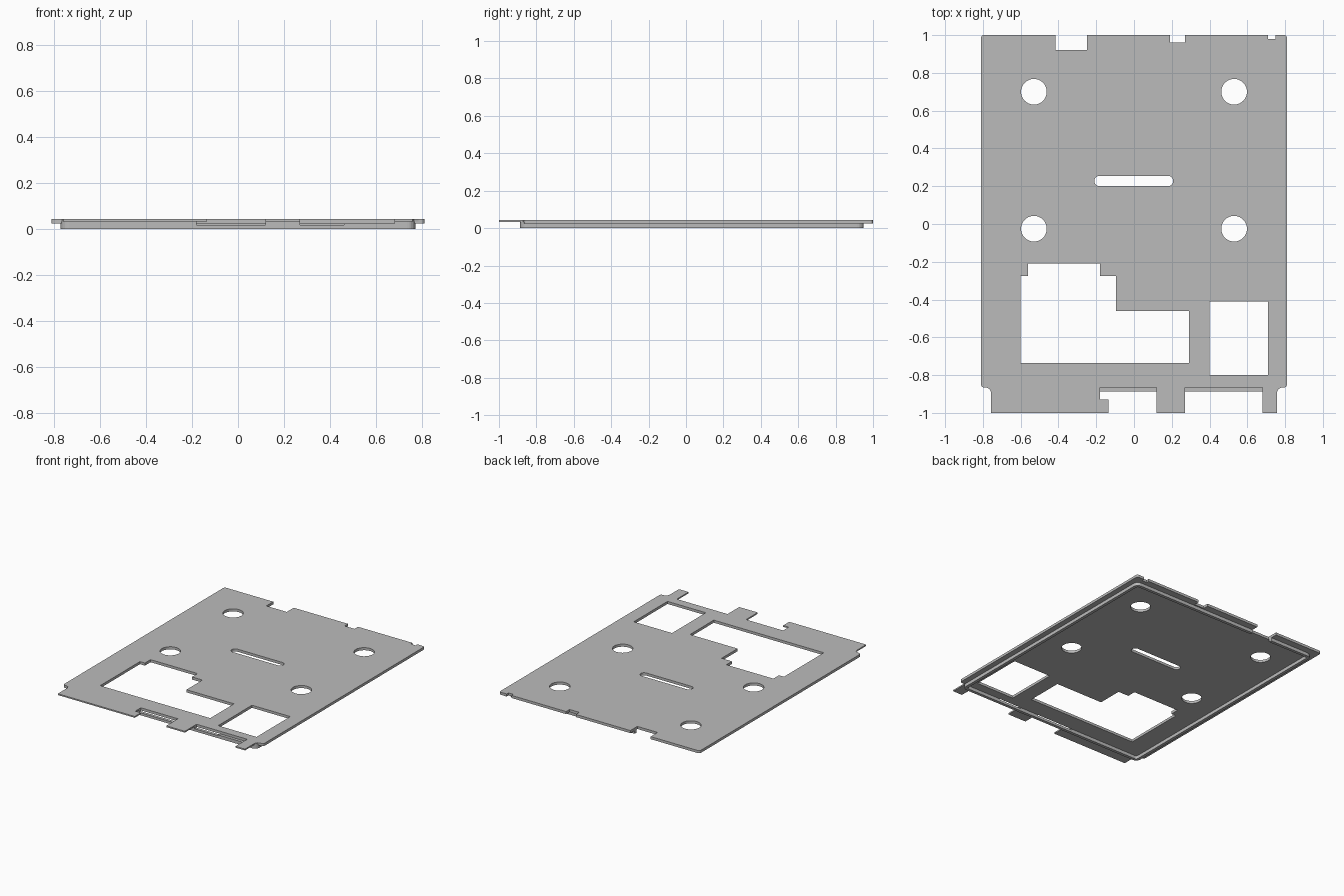
import bpy, bmesh, math

cube = bpy.data.objects.get("Cube")
if cube:
    bpy.data.objects.remove(cube, do_unlink=True)

TOP, PLATE_BOTTOM, TAB_BOTTOM = 0.043, 0.024, 0.033
FRONT = -0.865

grey = bpy.data.materials.new("plain grey")
grey.use_nodes = True
COLOUR = (0.5, 0.5, 0.5, 1)
grey.diffuse_color = COLOUR
grey.node_tree.nodes["Principled BSDF"].inputs["Base Color"].default_value = COLOUR


def rounded_rect(x0, x1, y0, y1, r, steps=6):
    """Counter-clockwise rectangle with round corners."""
    pts = []
    corners = [(x1 - r, y1 - r), (x0 + r, y1 - r), (x0 + r, y0 + r), (x1 - r, y0 + r)]
    for i, (cx, cy) in enumerate(corners):
        for k in range(steps + 1):
            a = math.pi / 2 * (i + k / steps)
            pts.append((cx + r * math.cos(a), cy + r * math.sin(a)))
    return pts


def rect(x0, x1, y0, y1):
    return [(x0, y0), (x1, y0), (x1, y1), (x0, y1)]


def circle(cx, cy, r, n=40):
    return [(cx + r * math.cos(i * math.tau / n), cy + r * math.sin(i * math.tau / n))
            for i in range(n)]


def sheet(name, loops, z0, z1):
    """Extrude a flat outline; inner loops become openings."""
    curve = bpy.data.curves.new(name + "_profile", 'CURVE')
    curve.dimensions = '2D'
    curve.fill_mode = 'BOTH'
    curve.extrude = (z1 - z0) / 2
    for loop in loops:
        spline = curve.splines.new('POLY')
        spline.points.add(len(loop) - 1)
        for p, (x, y) in zip(spline.points, loop):
            p.co = (x, y, 0, 1)
        spline.use_cyclic_u = True
    temp = bpy.data.objects.new(name + "_profile", curve)
    bpy.context.collection.objects.link(temp)
    graph = bpy.context.evaluated_depsgraph_get()
    mesh = bpy.data.meshes.new_from_object(temp.evaluated_get(graph))
    bpy.data.objects.remove(temp, do_unlink=True)
    bm = bmesh.new()
    bm.from_mesh(mesh)
    bmesh.ops.remove_doubles(bm, verts=bm.verts, dist=1e-5)
    bmesh.ops.translate(bm, verts=bm.verts, vec=(0, 0, (z0 + z1) / 2))
    bmesh.ops.recalc_face_normals(bm, faces=bm.faces)
    for f in bm.faces:
        f.smooth = False
        f.material_index = 0
    bm.to_mesh(mesh)
    bm.free()
    mesh.materials.clear()
    mesh.materials.append(grey)
    obj = bpy.data.objects.new(name, mesh)
    bpy.context.collection.objects.link(obj)
    return obj


def cut(obj, cutter):
    cutter.hide_render = True
    mod = obj.modifiers.new("cut", 'BOOLEAN')
    mod.operation, mod.solver, mod.object = 'DIFFERENCE', 'EXACT', cutter
    bpy.context.view_layer.objects.active = obj
    bpy.ops.object.modifier_apply(modifier=mod.name)
    bpy.data.objects.remove(cutter, do_unlink=True)


# Main plate: rounded outline with notches along the back edge
outline = [p for p in rounded_rect(-0.81, 0.81, FRONT, 1, 0.015)]
first_back = next(i for i, p in enumerate(outline) if p[1] > 0.9999)
back = []
for x0, x1, y in [(0.71, 0.75, 0.98), (0.19, 0.27, 0.96), (-0.415, -0.25, 0.92)]:
    back += [(x1, 1), (x1, y), (x0, y), (x0, 1)]
outline = outline[:first_back + 1] + back + outline[first_back + 1:]

# Openings: four round holes, a slot, a stepped window and a square window
holes = [circle(sx * 0.53, y, 0.068) for sx in (-1, 1) for y in (0.70, -0.025)]
slot = rounded_rect(-0.21, 0.207, 0.2, 0.255, 0.027)
stepped = [(-0.6, -0.735), (0.29, -0.735), (0.29, -0.46), (-0.095, -0.46),
           (-0.095, -0.275), (-0.18, -0.275), (-0.18, -0.21), (-0.56, -0.21),
           (-0.56, -0.275), (-0.6, -0.275)]
window = rect(0.4, 0.71, -0.8, -0.41)
sheet("main_plate", [outline] + holes + [slot, stepped, window], PLATE_BOTTOM, TOP)

# Thin tabs on the front edge, flared where the outer ones meet the plate
flare = [(0.785, FRONT), (0.765, -0.872), (0.757, -0.89), (0.757, -1)]
sheet("front_tab_right", [[(-x, y) for x, y in flare] +
      [(-0.135, -1), (-0.135, -0.93), (-0.18, -0.93), (-0.18, FRONT)]], TAB_BOTTOM, TOP)
sheet("front_tab_middle", [rect(0.12, 0.27, -1, FRONT)], TAB_BOTTOM, TOP)
sheet("front_tab_left", [flare + [(0.68, -1), (0.68, FRONT)]], TAB_BOTTOM, TOP)

# Locating rim below the plate, lowered between the tabs and open at the back notch
rim = sheet("bottom_rim", [rounded_rect(-0.77, 0.77, -0.887, 0.95, 0.035),
                           rounded_rect(-0.748, 0.748, FRONT, 0.928, 0.015)], 0, TAB_BOTTOM)
for x0, x1, z in [(-0.18, 0.12, 0.018), (0.27, 0.46, 0.018), (0.46, 0.68, 0.024)]:
    cut(rim, sheet("rim_cutter", [rect(x0, x1, -0.95, -0.85)], z, 0.1))
cut(rim, sheet("rim_cutter", [rect(-0.415, -0.25, 0.92, 1.1)], -0.1, 0.1))
